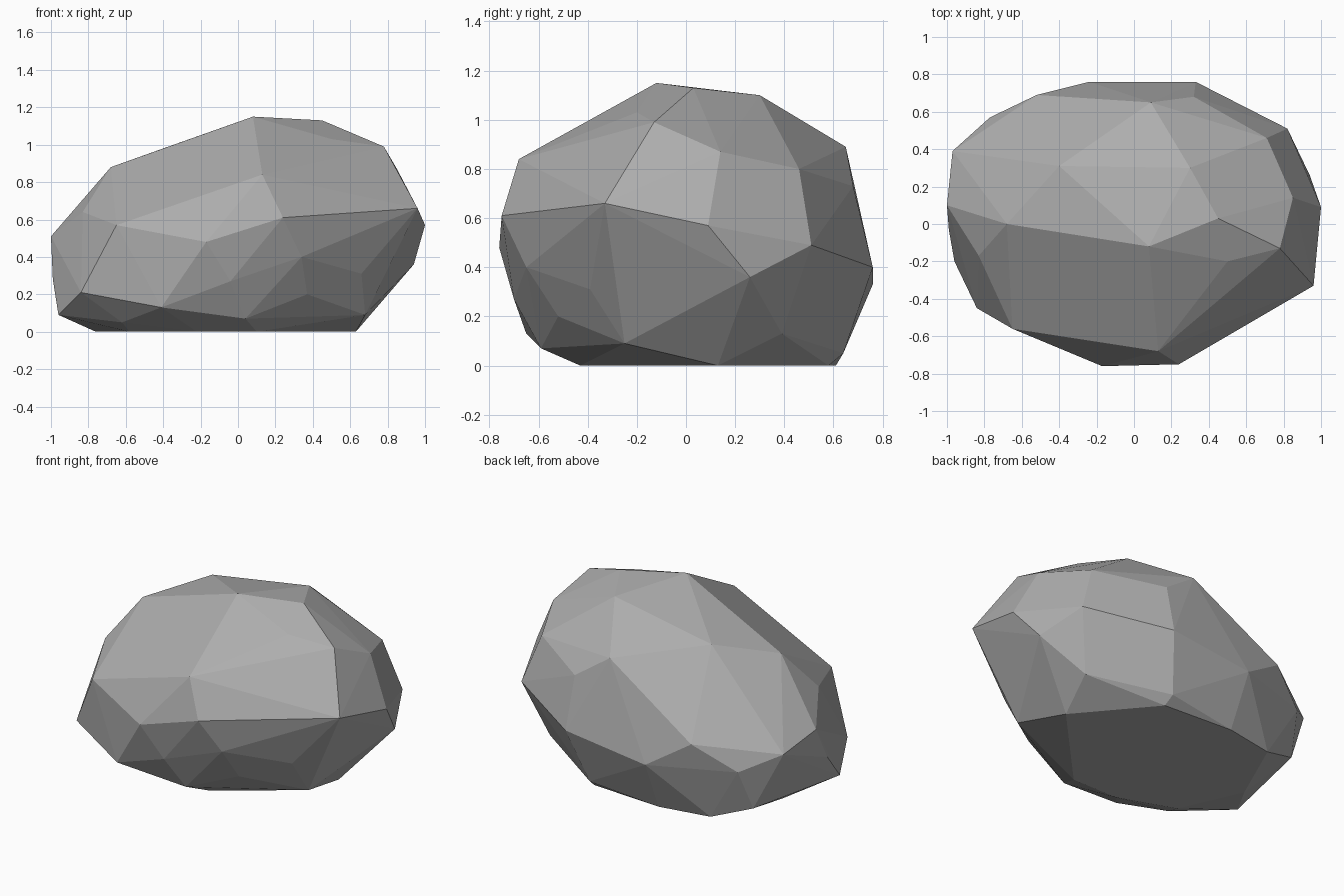
import bpy, bmesh, math

# Corner points of the boulder, grouped from crown to base
CROWN = [
    (0.08, -0.12, 1.15), (0.45, 0.03, 1.13), (0.30, 0.30, 1.10), (0.78, -0.13, 0.99),
    (0.50, -0.20, 1.03), (-0.40, 0.31, 0.98), (-0.68, 0.0, 0.88), (0.09, 0.65, 0.89),
    (0.13, -0.68, 0.84), (0.85, 0.14, 0.87), (0.71, 0.46, 0.80), (0.32, 0.68, 0.73),
]
WAIST = [
    (0.96, -0.33, 0.66), (1.0, 0.09, 0.57), (0.82, 0.51, 0.49), (0.94, 0.26, 0.36),
    (0.33, 0.76, 0.40), (-0.24, 0.76, 0.33), (-0.52, 0.69, 0.51), (-0.77, 0.57, 0.35),
    (-0.97, 0.39, 0.45), (-1.0, 0.10, 0.51), (-0.83, -0.17, 0.64), (-0.65, -0.56, 0.57),
    (-0.17, -0.76, 0.48), (0.24, -0.75, 0.61), (0.34, -0.65, 0.40), (0.66, -0.39, 0.31),
]
SKIRT = [
    (-0.99, -0.03, 0.28), (-0.84, -0.45, 0.21), (-0.96, -0.20, 0.09), (-0.41, -0.65, 0.13),
    (-0.04, -0.70, 0.27), (0.04, -0.59, 0.07), (0.37, -0.52, 0.20), (0.68, -0.25, 0.09),
    (0.70, 0.39, 0.13), (0.24, 0.64, 0.05), (-0.81, 0.47, 0.09), (-0.62, -0.42, 0.05),
]
BASE = [
    (0.63, 0.13, 0), (0.25, 0.58, 0), (-0.23, 0.61, 0), (-0.56, 0.55, 0),
    (-0.76, 0.10, 0), (-0.58, -0.30, 0), (-0.22, -0.43, 0), (0.10, -0.43, 0),
]

# Wrap the corners in a faceted convex skin
bm = bmesh.new()
for p in CROWN + WAIST + SKIRT + BASE:
    bm.verts.new(p)
res = bmesh.ops.convex_hull(bm, input=bm.verts[:])
loose = [v for v in bm.verts if not v.link_faces]
bmesh.ops.delete(bm, geom=loose, context='VERTS')

# Merge nearly coplanar triangles into broad facets
bmesh.ops.dissolve_limit(bm, angle_limit=math.radians(2), verts=bm.verts[:], edges=bm.edges[:])
bmesh.ops.recalc_face_normals(bm, faces=bm.faces[:])
mesh = bpy.data.meshes.new("boulder")
bm.to_mesh(mesh)
bm.free()

# Plain grey stone, flat shaded
stone = bpy.data.materials.new("grey stone")
stone.diffuse_color = (0.42, 0.42, 0.42, 1)
mesh.materials.append(stone)
boulder = bpy.data.objects.new("boulder", mesh)
bpy.context.collection.objects.link(boulder)
